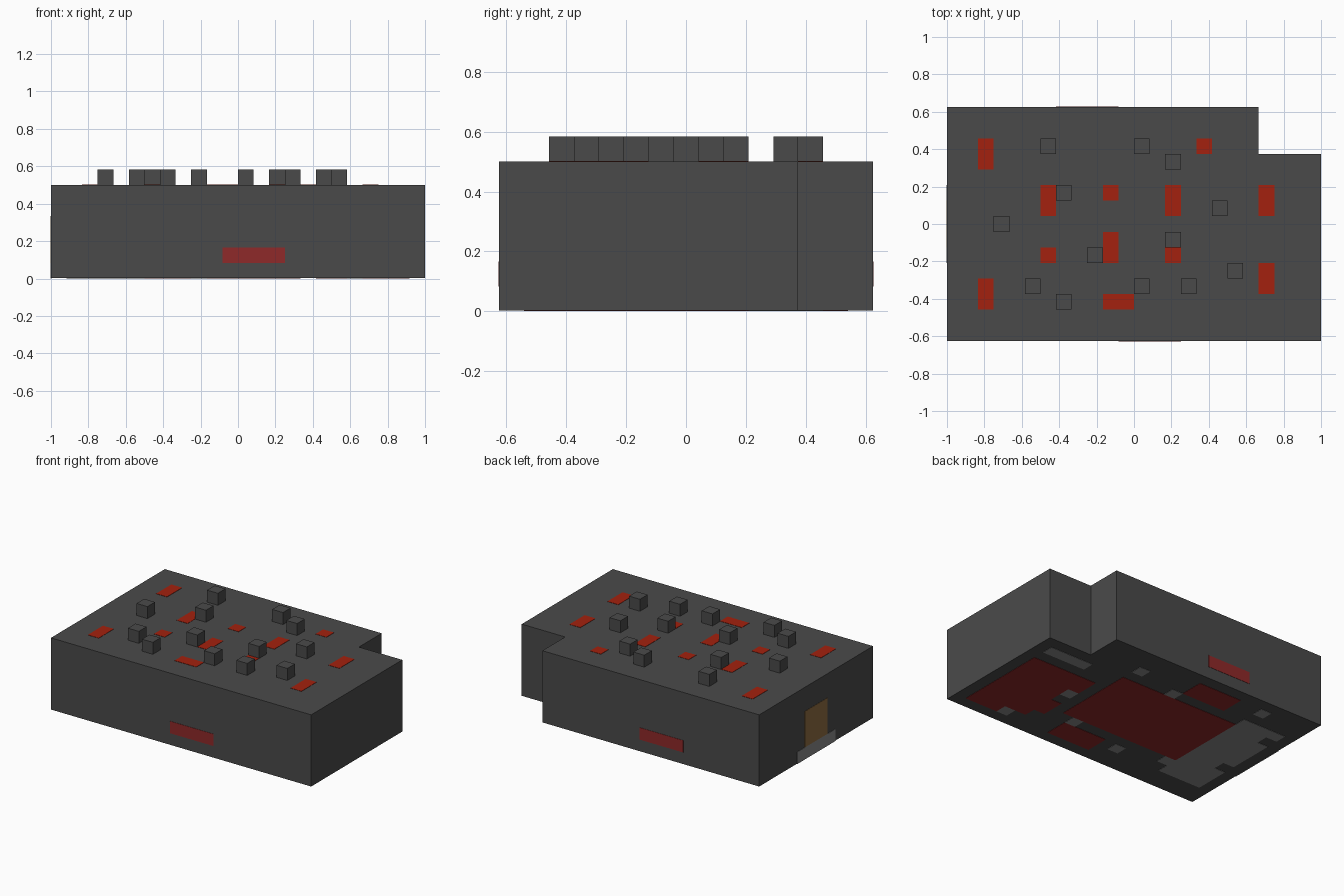
import bpy
import bmesh
from mathutils import Matrix, Vector

if "Cube" in bpy.data.objects:
    bpy.data.objects.remove(bpy.data.objects["Cube"], do_unlink=True)

UNIT = 1 / 12          # one cell of the layout grid
COLS, ROWS, HIGH = 24, 15, 6
SKIN = 0.024           # plate thickness in cells


def linear(channel):
    c = channel / 255
    return c / 12.92 if c <= 0.04045 else ((c + 0.055) / 1.055) ** 2.4


def material(name, red, green, blue):
    mat = bpy.data.materials.new(name)
    colour = (linear(red), linear(green), linear(blue), 1)
    mat.diffuse_color = colour
    mat.use_nodes = True
    shader = mat.node_tree.nodes["Principled BSDF"]
    shader.inputs["Base Color"].default_value = colour
    shader.inputs["Roughness"].default_value = 0.9
    return mat


charcoal = material("charcoal", 74, 74, 74)
bright_red = material("bright_red", 164, 33, 14)
dark_red = material("dark_red", 142, 41, 41)
pale_grey = material("pale_grey", 135, 135, 135)
amber = material("amber", 142, 108, 64)


def to_world(col, row, level):
    """Grid cell corner (columns from -x, rows from the back) to a position."""
    return Vector(((col - COLS / 2) * UNIT, (ROWS / 2 - row) * UNIT, level * UNIT))


def finish(name, bm, mat):
    bmesh.ops.recalc_face_normals(bm, faces=bm.faces)
    mesh = bpy.data.meshes.new(name)
    bm.to_mesh(mesh)
    bm.free()
    mesh.materials.append(mat)
    obj = bpy.data.objects.new(name, mesh)
    bpy.context.collection.objects.link(obj)
    return obj


def boxes(name, spans, mat):
    """One object made of boxes, each span being (c0, c1, r0, r1, z0, z1)."""
    bm = bmesh.new()
    for c0, c1, r0, r1, z0, z1 in spans:
        a, b = to_world(c0, r0, z0), to_world(c1, r1, z1)
        size = [abs(v) for v in b - a]
        place = Matrix.Translation((a + b) / 2) @ Matrix.Diagonal((*size, 1))
        bmesh.ops.create_cube(bm, size=1, matrix=place)
    return finish(name, bm, mat)


def roof_plates(name, rects, mat):
    return boxes(name, [(*r, HIGH, HIGH + SKIN) for r in rects], mat)


def floor_plates(name, rects, mat):
    """Rectangles here count from the +x side and from the front."""
    return boxes(name, [(COLS - u1, COLS - u0, ROWS - v1, ROWS - v0, 0, SKIN * 2)
                        for u0, u1, v0, v1 in rects], mat)


# Main body: extruded slab with one corner cut away
outline = [(0, 0), (20, 0), (20, 3), (COLS, 3), (COLS, ROWS), (0, ROWS)]
bm = bmesh.new()
base = bm.faces.new([bm.verts.new(to_world(c, r, SKIN)) for c, r in outline])
walls = bmesh.ops.extrude_face_region(bm, geom=[base], use_keep_orig=True)
top = [v for v in walls["geom"] if isinstance(v, bmesh.types.BMVert)]
bmesh.ops.translate(bm, verts=top, vec=(0, 0, (HIGH - SKIN) * UNIT))
finish("main_body", bm, charcoal)

# Raised studs on the roof
studs = [(6, 2), (12, 2), (14, 3), (7, 5), (3, 7), (17, 6), (9, 9),
         (14, 8), (18, 10), (5, 11), (7, 12), (12, 11), (15, 11)]
boxes("roof_studs", [(c, c + 1, r, r + 1, HIGH, HIGH + 1) for c, r in studs], charcoal)

# Red roof marks
roof_plates("roof_marks", [
    (2, 3, 2, 4), (2, 3, 11, 13), (6, 7, 5, 7), (6, 7, 9, 10),
    (10, 11, 5, 6), (10, 11, 8, 10), (10, 12, 12, 13), (14, 15, 5, 7),
    (14, 15, 9, 10), (16, 17, 2, 3), (20, 21, 5, 7), (20, 21, 10, 12),
], bright_red)

# Side stripes on the front and back walls
boxes("front_stripe", [(11, 15, ROWS - SKIN, ROWS + SKIN, 1, 2)], dark_red)
boxes("back_stripe", [(7, 11, -SKIN, SKIN, 1, 2)], dark_red)

# Doorway and doorstep on the -x wall
boxes("door", [(-SKIN, SKIN, 6, 9, 1, 4)], amber)
boxes("doorstep", [(-SKIN, SKIN, 5, 10, 0, 1)], pale_grey)

# Red panels on the underside
floor_plates("underside_corner_panel", [
    (1, 4, 1, 2), (1, 6, 2, 9), (6, 7, 3, 5), (6, 7, 7, 9)], dark_red)
floor_plates("underside_centre_panel", [(8, 19, 4, 11)], dark_red)
floor_plates("underside_small_panels", [(13, 17, 12, 14), (9, 13, 1, 3)], dark_red)

# Pale patches and dots on the underside
floor_plates("underside_pale_patch", [
    (19, 22, 2, 12), (22, 23, 2, 5), (22, 23, 6, 10), (22, 23, 11, 12),
    (18, 19, 3, 4)], pale_grey)
floor_plates("underside_pale_strip", [(1, 5, 10, 11)], pale_grey)
dots = [(6, 6), (4, 1), (9, 3), (14, 2), (8, 12), (12, 11), (19, 13)]
floor_plates("underside_dots", [(u, u + 1, v, v + 1) for u, v in dots], pale_grey)
